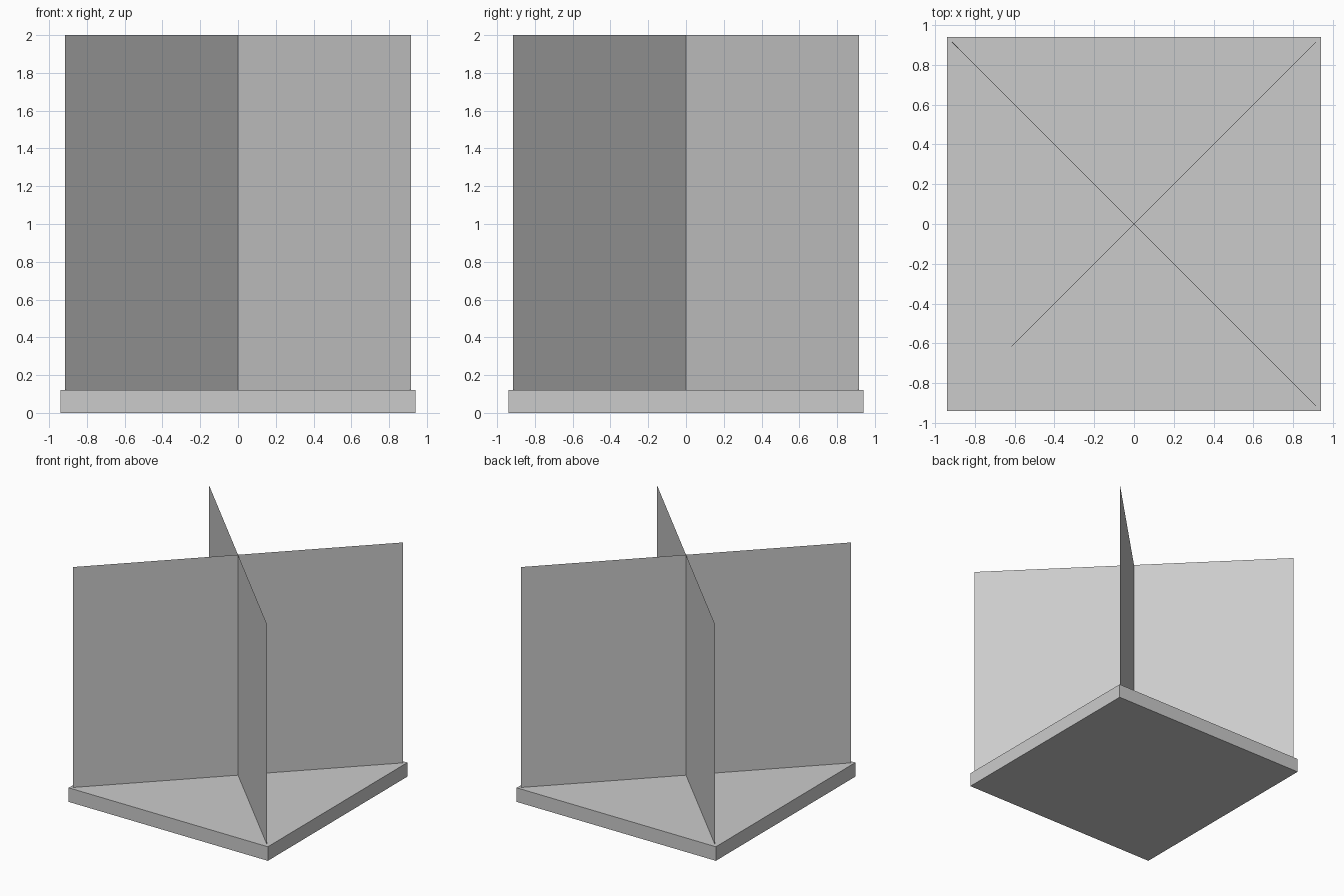
import bpy, bmesh
from math import pi, sqrt
from mathutils import Matrix

if "Cube" in bpy.data.objects:
    bpy.data.objects.remove(bpy.data.objects["Cube"])

BASE_W, BASE_H, TOP, REACH = 1.88, 0.12, 2.0, 0.915


def make_object(name, bm):
    mesh = bpy.data.meshes.new(name)
    bm.to_mesh(mesh)
    bm.free()
    obj = bpy.data.objects.new(name, mesh)
    bpy.context.collection.objects.link(obj)
    return obj


# Square base slab
bm = bmesh.new()
bmesh.ops.create_cube(bm, size=1, matrix=Matrix.Translation((0, 0, BASE_H / 2))
                      @ Matrix.Diagonal((BASE_W, BASE_W, BASE_H, 1)))
make_object("base", bm)


# Thin upright card standing on a diagonal of the base
def card(name, angle):
    height = TOP - BASE_H
    bm = bmesh.new()
    bmesh.ops.create_grid(bm, x_segments=1, y_segments=1, size=0.5,
                          matrix=Matrix.Translation((0, 0, BASE_H + height / 2))
                          @ Matrix.Rotation(angle, 4, 'Z')
                          @ Matrix.Rotation(pi / 2, 4, 'X')
                          @ Matrix.Diagonal((2 * REACH * sqrt(2), height, 1, 1)))
    make_object(name, bm)


# Two crossed cards
card("diagonal_card_a", pi / 4)
card("diagonal_card_b", -pi / 4)
